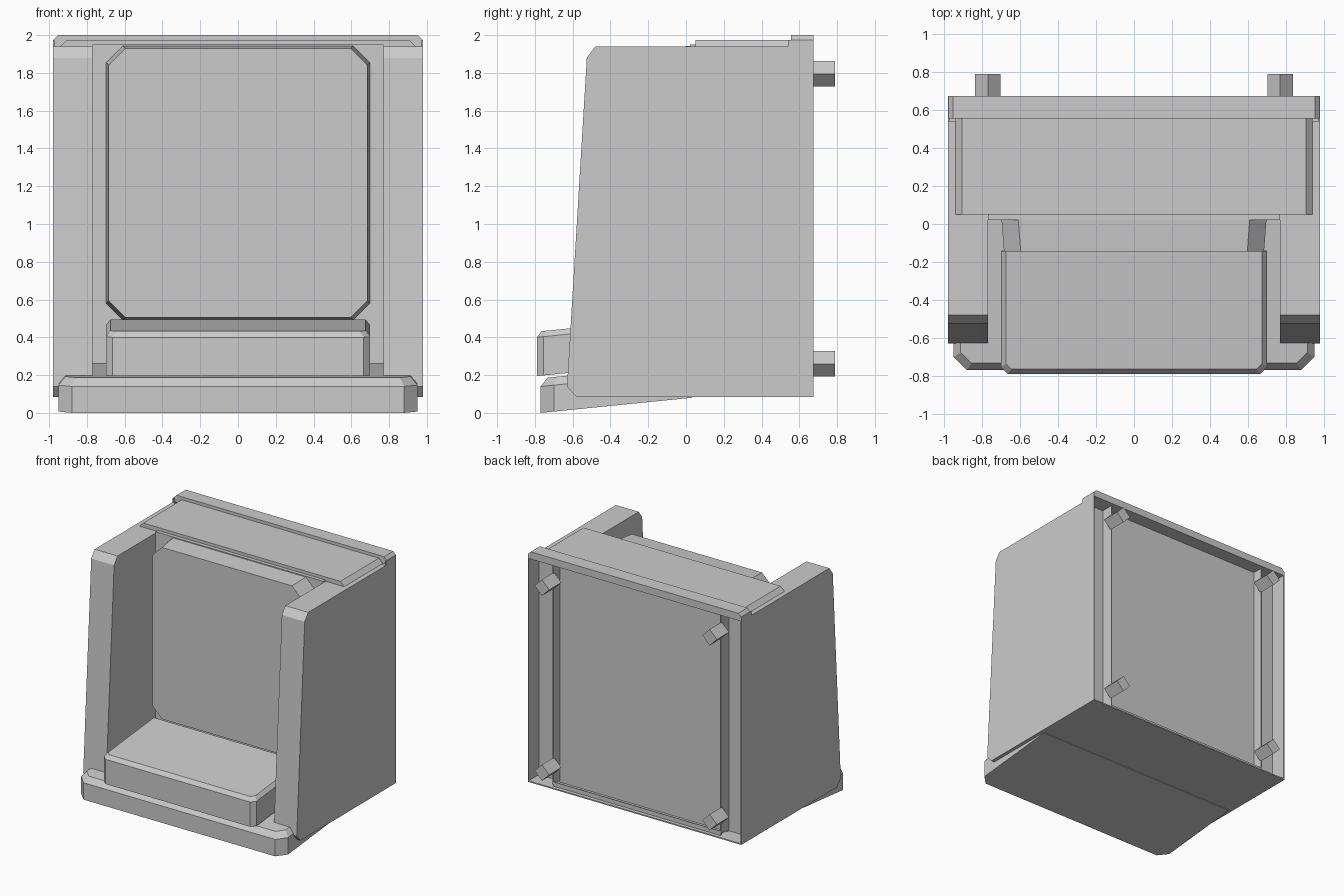
import bpy, bmesh, math

cube = bpy.data.objects.get("Cube")
if cube:
    bpy.data.objects.remove(cube, do_unlink=True)

grey = bpy.data.materials.new("plain_grey")
grey.use_nodes = True
GREY = (0.6, 0.6, 0.6, 1)
grey.diffuse_color = GREY
grey.node_tree.nodes["Principled BSDF"].inputs["Base Color"].default_value = GREY


def loft(name, rings):
    """Solid skinned through matching rings of points, capped at both ends."""
    bm = bmesh.new()
    rows = [[bm.verts.new(p) for p in ring] for ring in rings]
    for a, b in zip(rows, rows[1:]):
        for i in range(len(a)):
            j = (i + 1) % len(a)
            bm.faces.new((a[i], a[j], b[j], b[i]))
    bm.faces.new(rows[0])
    bm.faces.new(rows[-1])
    bmesh.ops.recalc_face_normals(bm, faces=bm.faces)
    mesh = bpy.data.meshes.new(name)
    bm.to_mesh(mesh)
    bm.free()
    mesh.materials.append(grey)
    obj = bpy.data.objects.new(name, mesh)
    bpy.context.collection.objects.link(obj)
    return obj


def box(name, x0, x1, y0, y1, z0, z1):
    base = [(x0, y0), (x1, y0), (x1, y1), (x0, y1)]
    return loft(name, [[(x, y, z) for x, y in base] for z in (z0, z1)])


def side_prism(name, profile, x0, x1):
    return loft(name, [[(x, y, z) for y, z in profile] for x in (x0, x1)])


def front_prism(name, profile, y0, y1):
    return loft(name, [[(x, y, z) for x, z in profile] for y in (y0, y1)])


def cut_rect(w, a0, a1, low, high):
    """Rectangle of half width w with its low and high corners cut."""
    half = [(w - low, a0), (w, a0 + low), (w, a1 - high), (w - high, a1)]
    return half + [(-x, a) for x, a in reversed(half)]


def sloped_slab(name, w, y0, y1, cut, inset, back_inset, bottom, shoulder, top):
    """Cushion-like slab rising to the back, with a bevelled top rim."""
    outer = cut_rect(w, y0, y1, cut, 0.004)
    inner = cut_rect(w - inset, y0 + inset, y1 - back_inset, cut * 0.8, 0.004)
    return loft(name, [[(x, y, h + 0.1 * (y - y0)) for x, y in ring]
                       for ring, h in ((outer, bottom), (outer, shoulder), (inner, top))])


# Arms with hollow backs
arm = [(-0.63, 0.14), (-0.58, 0.085), (0.54, 0.085), (0.54, 1.94),
       (-0.48, 1.94), (-0.525, 1.88)]
for side, s in (("left", 1), ("right", -1)):
    side_prism(side + "_arm", arm, 0.77 * s, 0.98 * s)
    box(side + "_arm_outer_rim", 0.972 * s, 0.98 * s, 0.54, 0.675, 0.085, 1.975)
    box(side + "_arm_inner_rim", 0.765 * s, 0.773 * s, 0.54, 0.645, 0.11, 1.95)

# Body between the arms
box("body", -0.77, 0.77, 0.02, 0.56, 0.085, 1.95)
box("floor_rim", -0.975, 0.975, 0.54, 0.675, 0.085, 0.095)
box("floor_inner_rim", -0.77, 0.77, 0.637, 0.645, 0.09, 0.13)

# Top cover and rear lip
cover = [(-0.94, 1.94), (0.94, 1.94), (0.905, 1.975), (-0.905, 1.975)]
front_prism("top_cover", cover, 0.05, 0.58)
lip = [(-0.98, 1.94), (0.98, 1.94), (0.98, 1.972), (0.953, 2.0),
       (-0.953, 2.0), (-0.98, 1.972)]
front_prism("top_lip", lip, 0.555, 0.675)

# Backrest narrowing slightly to the front
loft("backrest", [[(x, y, z) for x, z in cut_rect(w, lo, hi, 0.088, 0.088)]
                  for w, lo, hi, y in ((0.70, 0.49, 1.945, 0.05),
                                       (0.685, 0.505, 1.93, -0.145))])

# Seat and footrest
sloped_slab("seat", 0.70, -0.79, -0.14, 0.035, 0.025, 0.0, 0.195, 0.40, 0.43)
sloped_slab("footrest", 0.95, -0.77, 0.03, 0.07, 0.037, 0.0, 0.0, 0.14, 0.183)

# Rear pegs, square bars turned on edge
r = 0.067
for side, s in (("left", 1), ("right", -1)):
    for level, z in (("lower", 0.26), ("upper", 1.795)):
        x = 0.77 * s
        diamond = [(x - r, z), (x, z - r), (x + r, z), (x, z + r)]
        front_prism(side + "_" + level + "_peg", diamond, 0.63, 0.79)
